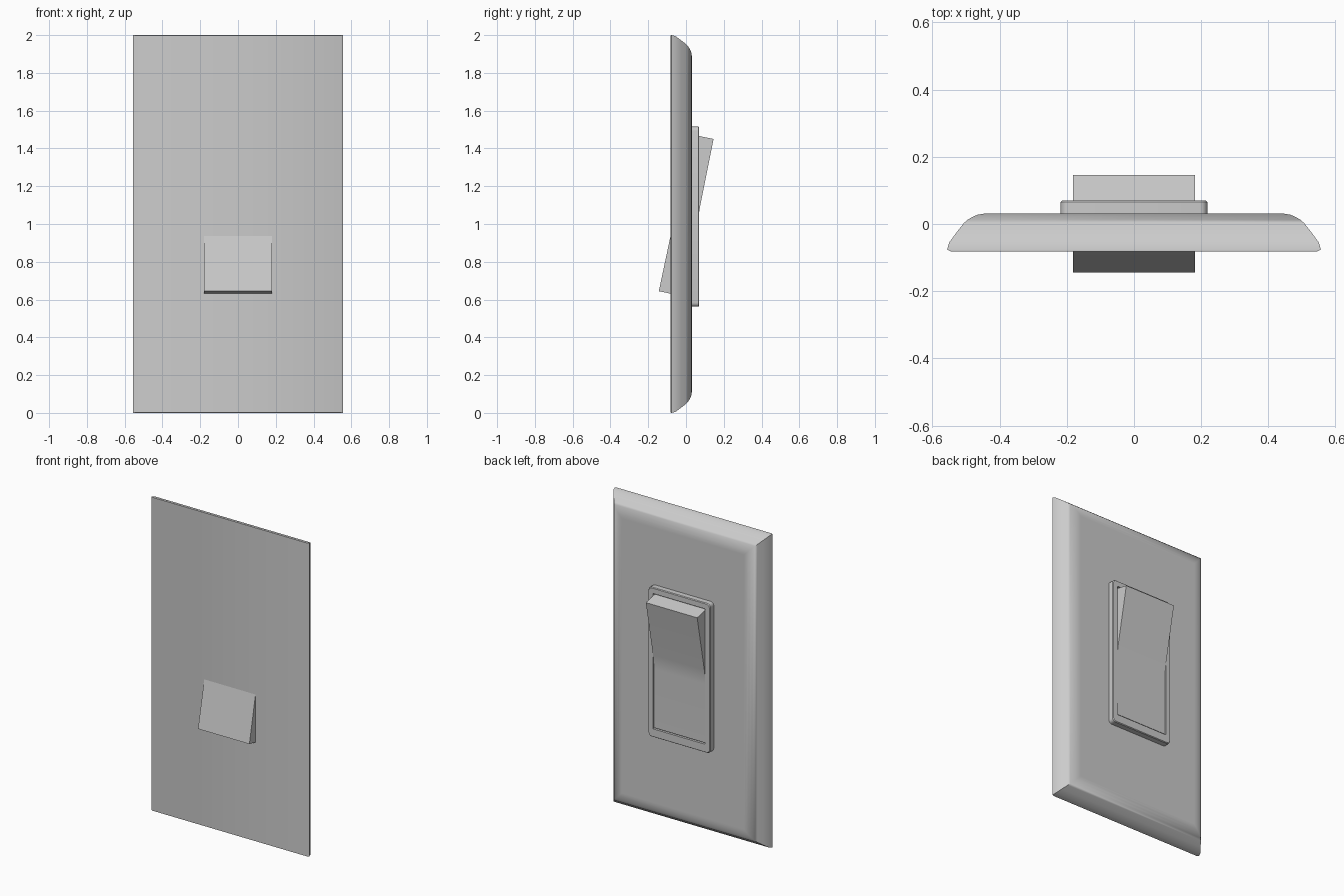
import bpy, bmesh, math

if "Cube" in bpy.data.objects:
    bpy.data.objects.remove(bpy.data.objects["Cube"])


def finish(bm, name, angle=35):
    bmesh.ops.recalc_face_normals(bm, faces=bm.faces[:])
    me = bpy.data.meshes.new(name)
    bm.to_mesh(me)
    bm.free()
    ob = bpy.data.objects.new(name, me)
    bpy.context.collection.objects.link(ob)
    bpy.ops.object.select_all(action='DESELECT')
    ob.select_set(True)
    bpy.context.view_layer.objects.active = ob
    if angle:
        bpy.ops.object.shade_smooth_by_angle(angle=math.radians(angle))
    return ob


def rounded_rect(hw, z0, z1, r, y, seg=4):
    pts = []
    for i, (sx, cz) in enumerate([(1, z1 - r), (-1, z1 - r), (-1, z0 + r), (1, z0 + r)]):
        for k in range(seg + 1):
            a = math.pi / 2 * (i + k / seg)
            pts.append((sx * (hw - r) + r * math.cos(a), y, cz + r * math.sin(a)))
    return pts


def loft(rings):
    bm = bmesh.new()
    loops = [[bm.verts.new(p) for p in ring] for ring in rings]
    for a, b in zip(loops, loops[1:]):
        n = len(a)
        for i in range(n):
            bm.faces.new((a[i], a[(i + 1) % n], b[(i + 1) % n], b[i]))
    bm.faces.new(loops[0])
    bm.faces.new(loops[-1])
    return bm


# Wall plate: rectangular rings following the rounded edge profile (inset, y)
profile = [(0.012, -0.082), (0, -0.076), (0.006, -0.055), (0.028, -0.025),
           (0.05, 0.003), (0.06, 0.012), (0.075, 0.021), (0.092, 0.028),
           (0.112, 0.031), (0.125, 0.031)]
rings = []
for d, y in profile:
    w = 0.556 - d
    e = 0.001 if d == 0.012 else d
    rings.append([(w, y, 2 - e), (-w, y, 2 - e), (-w, y, e), (w, y, e)])
finish(loft(rings), "wall_plate", 50)

# Raised bezel with rounded corners and a shallow recess for the rocker
bezel = finish(loft([rounded_rect(0.218, 0.562, 1.515, 0.022, -0.02),
                     rounded_rect(0.218, 0.562, 1.515, 0.022, 0.065),
                     rounded_rect(0.214, 0.566, 1.511, 0.020, 0.070)]), "bezel", 30)
cutter = finish(loft([[(x, y, z) for x, z in
                       [(0.184, 1.478), (-0.184, 1.478), (-0.184, 0.615), (0.184, 0.615)]]
                      for y in (0.055, 0.2)]), "recess_cutter", 0)
cutter.hide_render = True
cutter.hide_viewport = True
cut = bezel.modifiers.new("recess", 'BOOLEAN')
cut.operation = 'DIFFERENCE'
cut.object = cutter

# Rocker: bent paddle whose lower end also shows through the front
outline = [(0.03, 1.474), (0.146, 1.45), (0.074, 1.09), (0.067, 1.045), (0.065, 1.0),
           (0.064, 0.621), (-0.03, 0.621), (-0.144, 0.644), (-0.078, 0.955), (-0.055, 1.06)]
finish(loft([[(x, y, z) for y, z in outline] for x in (-0.181, 0.181)]), "rocker", 30)
